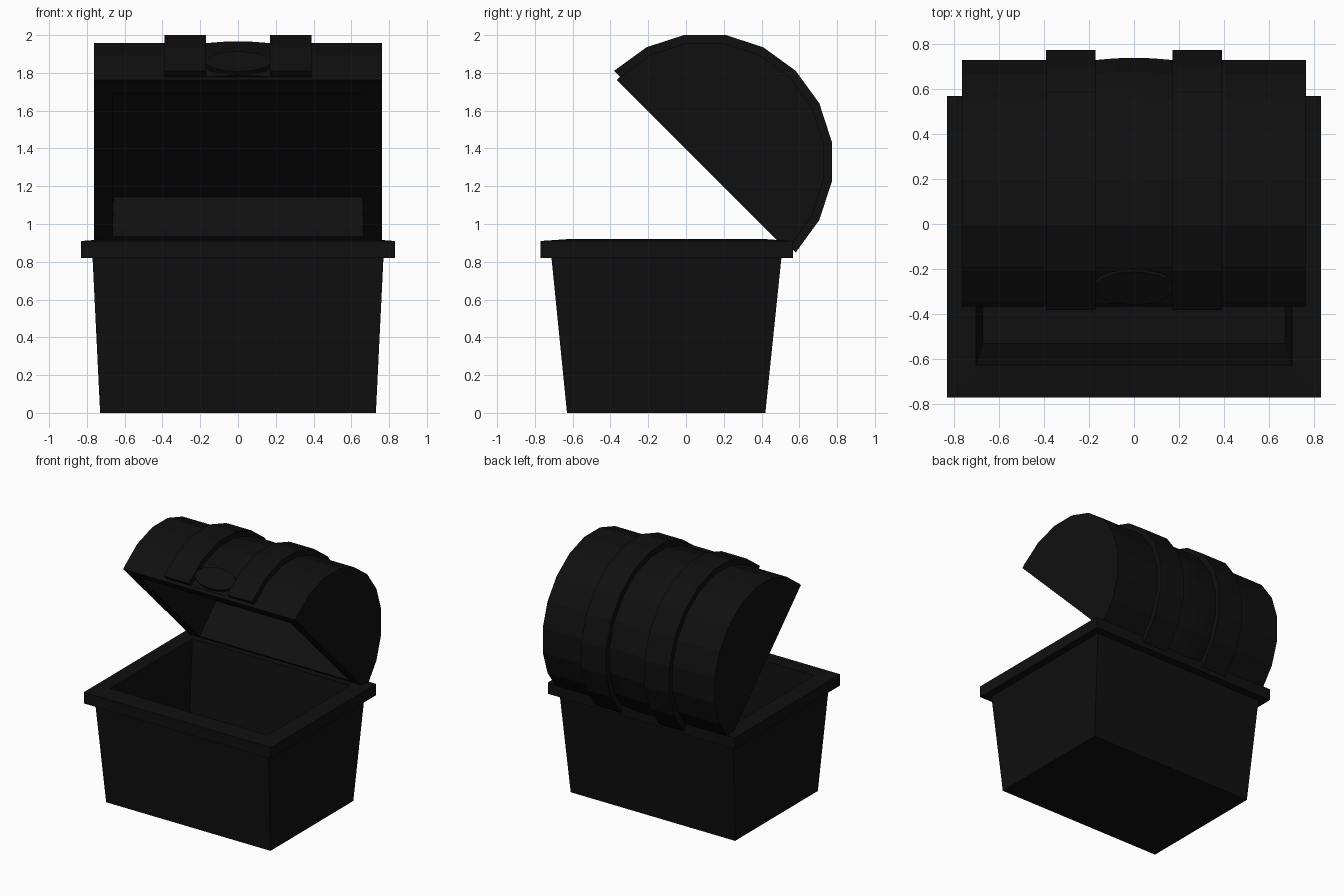
import bpy, bmesh
from math import sin, cos, radians, pi
from mathutils import Vector, Matrix

if "Cube" in bpy.data.objects:
    bpy.data.objects.remove(bpy.data.objects["Cube"])

mat = bpy.data.materials.new("black_paint")
mat.diffuse_color = (0.005, 0.005, 0.005, 1)
mat.use_nodes = True
mat.node_tree.nodes["Principled BSDF"].inputs["Base Color"].default_value = mat.diffuse_color

CY, CZ = 0.10, 1.33          # centre of the open lid's barrel
R_LID, R_BAND = 0.635, 0.68


def finish(name, bm):
    bmesh.ops.recalc_face_normals(bm, faces=bm.faces)
    me = bpy.data.meshes.new(name)
    bm.to_mesh(me)
    bm.free()
    me.materials.append(mat)
    ob = bpy.data.objects.new(name, me)
    bpy.context.collection.objects.link(ob)
    return ob


def loft(rings):
    """Skin a list of equal-length point rings and cap both ends."""
    bm = bmesh.new()
    loops = [[bm.verts.new(p) for p in ring] for ring in rings]
    n = len(loops[0])
    for a, b in zip(loops, loops[1:]):
        for i in range(n):
            j = (i + 1) % n
            bm.faces.new((a[i], a[j], b[j], b[i]))
    bm.faces.new(loops[0])
    bm.faces.new(loops[-1])
    bmesh.ops.recalc_face_normals(bm, faces=bm.faces)
    return bm


def arc(r, x):
    """Half circle in ten flat steps, tilted 45 degrees."""
    return [Vector((x, CY + r * cos(radians(-45 + 18 * i)),
                    CZ + r * sin(radians(-45 + 18 * i)))) for i in range(11)]


# Tapered box, overhanging rim and hollow interior
def rect(hx, y0, y1, z):
    return [(-hx, y0, z), (hx, y0, z), (hx, y1, z), (-hx, y1, z)]


finish("chest_box", loft([
    rect(0.73, -0.63, 0.42, 0.0),
    rect(0.77, -0.712, 0.505, 0.82),
    rect(0.83, -0.77, 0.567, 0.82),
    rect(0.83, -0.77, 0.567, 0.91),
    rect(0.70, -0.625, 0.42, 0.92),
    rect(0.67, -0.53, 0.33, 0.08)]))

# Barrel lid with a lip below the barrel's centre and a boxed cavity
down = Vector((0, -1, -1)).normalized()


def lid_ring(x):
    pts = arc(R_LID, x)
    return pts + [pts[-1] + down * 0.025, pts[0] + down * 0.025]


bm = loft([lid_ring(-0.763), lid_ring(0.763)])
under = max(bm.faces, key=lambda f: f.normal.dot(down))
bmesh.ops.inset_individual(bm, faces=[under], thickness=0.14)
bmesh.ops.inset_individual(bm, faces=[under], thickness=0.01, depth=-0.29)
finish("lid", bm)


# Two raised straps, and a slightly crowned panel between them
def strap_ring(x, r):
    return arc(r, x) + arc(0.60, x)[::-1]


for side, name in ((-1, "left_strap"), (1, "right_strap")):
    finish(name, loft([strap_ring(side * 0.17, R_BAND), strap_ring(side * 0.39, R_BAND)]))

finish("crown_panel", loft([strap_ring(0.17 * t, R_LID + 0.01 * (1 - t * t))
                            for t in (-1, -0.5, 0, 0.5, 1)]))

# Oval lock plate on the lid's front facet
a = radians(126)
bm = bmesh.new()
bmesh.ops.create_cone(bm, cap_ends=True, segments=20, radius1=1, radius2=1, depth=0.06)
bmesh.ops.scale(bm, vec=(0.175, 0.09, 1), verts=bm.verts)
bmesh.ops.rotate(bm, matrix=Matrix.Rotation(a - pi / 2, 3, 'X'), verts=bm.verts)
bmesh.ops.translate(bm, vec=(0, CY + 0.626 * cos(a), CZ + 0.626 * sin(a)), verts=bm.verts)
finish("lock_plate", bm)
